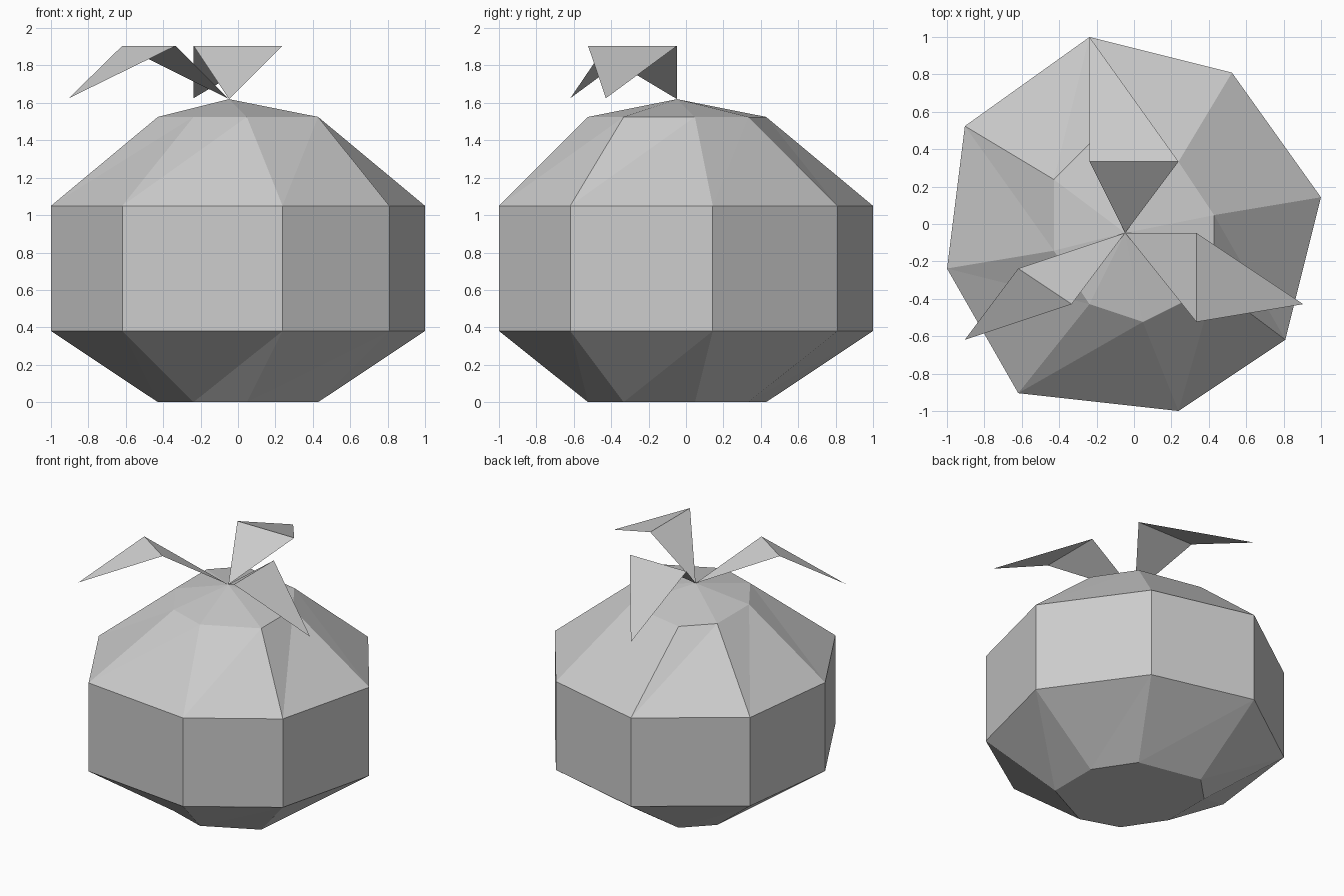
import bpy
import bmesh
from mathutils import Vector

cube = bpy.data.objects.get("Cube")
if cube:
    bpy.data.objects.remove(cube, do_unlink=True)

UNIT = 0.0476  # coarse lattice step shared by every part

grey = bpy.data.materials.new("plain_grey")
grey.use_nodes = True
COLOUR = (0.6, 0.6, 0.6, 1.0)
grey.diffuse_color = COLOUR
grey.node_tree.nodes["Principled BSDF"].inputs["Base Color"].default_value = COLOUR


def finish(name, bm):
    mesh = bpy.data.meshes.new(name)
    bm.to_mesh(mesh)
    bm.free()
    mesh.materials.append(grey)
    obj = bpy.data.objects.new(name, mesh)
    bpy.context.collection.objects.link(obj)
    return obj


def ring(bm, outline, z):
    return [bm.verts.new((x * UNIT, y * UNIT, z)) for x, y in outline]


def bridge(bm, low, high, rising):
    # Triangulated band between two rings, split along one diagonal
    n = len(low)
    for i in range(n):
        j = (i + 1) % n
        if rising:
            bm.faces.new((low[i], low[j], high[j]))
            bm.faces.new((low[i], high[j], high[i]))
        else:
            bm.faces.new((low[i], low[j], high[i]))
            bm.faces.new((low[j], high[j], high[i]))


# Faceted round body: narrow base, wide belt, sloping shoulder, low peak
wide = [(21, 3), (11, 17), (-5, 21), (-19, 11),
        (-21, -5), (-13, -19), (5, -21), (17, -13)]
narrow = [(9, 1), (5, 7), (-5, 9), (-9, 5),
          (-9, -3), (-5, -9), (1, -11), (9, -7)]
bm = bmesh.new()
base = ring(bm, narrow, 0.0)
belt_low = ring(bm, wide, 0.38)
belt_high = ring(bm, wide, 1.05)
shoulder = ring(bm, narrow, 1.525)
peak = bm.verts.new((-UNIT, -UNIT, 1.62))
bm.faces.new(base[::-1])
bridge(bm, base, belt_low, True)
for i in range(8):
    j = (i + 1) % 8
    bm.faces.new((belt_low[i], belt_low[j], belt_high[j], belt_high[i]))
    bm.faces.new((shoulder[i], shoulder[j], peak))
bridge(bm, belt_high, shoulder, True)
finish("body", bm)


# Folded leaves: rising inner triangle, drooping outer triangle
def leaf(name, left, right, tip):
    bm = bmesh.new()
    root = ring(bm, [(-1, -1)], 1.62)[0]
    a, b = ring(bm, [left, right], 1.905)
    end = ring(bm, [tip], 1.625)[0]
    bm.faces.new((root, b, a))
    bm.faces.new((a, b, end))
    for f in bm.faces:
        f.normal_update()
        if f.normal.z < 0:
            f.normal_flip()
    finish(name, bm)


leaf("back_leaf", (-5, 7), (5, 7), (-5, 21))
leaf("left_leaf", (7, -11), (7, -1), (19, -9))
leaf("right_leaf", (-13, -5), (-7, -9), (-19, -13))
